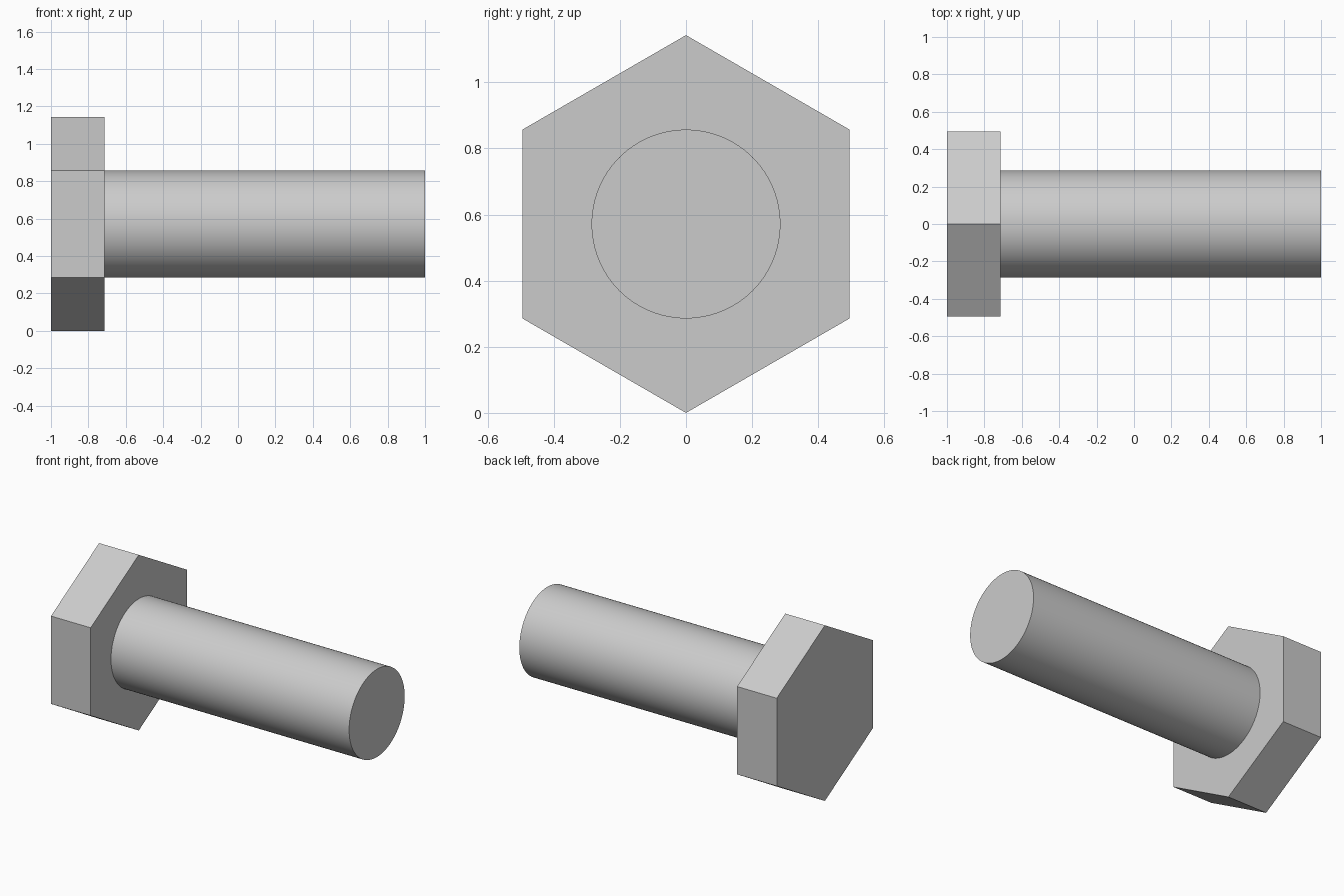
import bpy
import bmesh
from math import pi
from mathutils import Matrix

if "Cube" in bpy.data.objects:
    bpy.data.objects.remove(bpy.data.objects["Cube"])

AXIS_Z = 4 / 7          # height of the bolt's axis


def prism_along_x(name, sides, radius, x0, x1):
    """Closed prism on the bolt axis, with a corner pointing straight up."""
    place = (Matrix.Translation(((x0 + x1) / 2, 0, AXIS_Z))
             @ Matrix.Rotation(pi / 2, 4, 'Y') @ Matrix.Rotation(pi / 2, 4, 'Z'))
    bm = bmesh.new()
    bmesh.ops.create_cone(bm, cap_ends=True, segments=sides, radius1=radius,
                          radius2=radius, depth=x1 - x0, matrix=place)
    mesh = bpy.data.meshes.new(name)
    bm.to_mesh(mesh)
    bm.free()
    obj = bpy.data.objects.new(name, mesh)
    bpy.context.collection.objects.link(obj)
    return obj


# Hexagonal head
prism_along_x("hex_head", 6, 4 / 7, -1, -5 / 7)

# Round shank, seated slightly into the head
shank = prism_along_x("shank", 96, 2 / 7, -5 / 7 - 0.02, 1)
bpy.context.view_layer.objects.active = shank
shank.select_set(True)
bpy.ops.object.shade_smooth_by_angle(angle=pi / 6)
